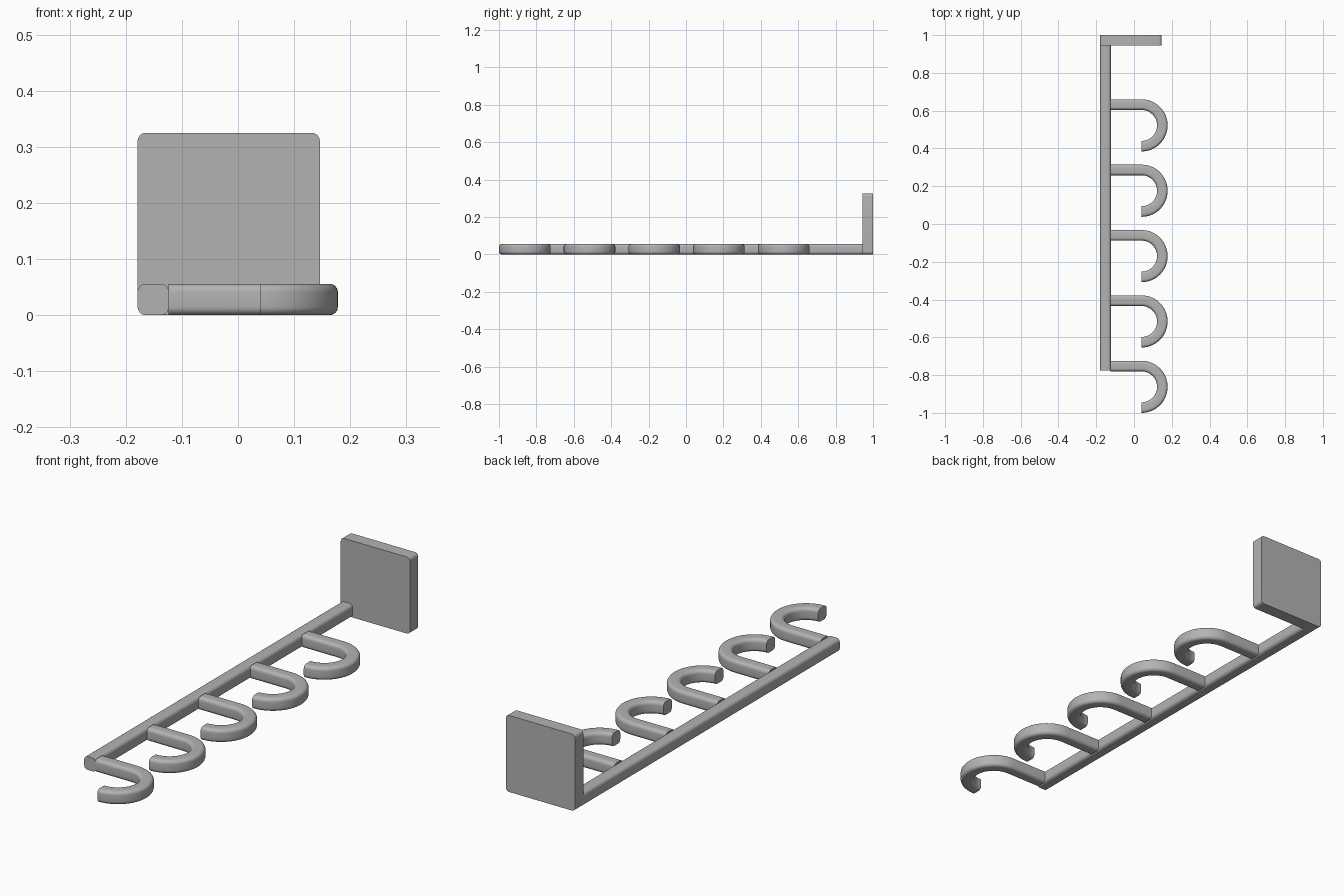
import bpy, bmesh, math
from mathutils import Vector

cube = bpy.data.objects.get("Cube")
if cube:
    bpy.data.objects.remove(cube)

grey = bpy.data.materials.new("plain_grey")
grey.use_nodes = True
GREY = (0.45, 0.45, 0.45, 1)
grey.diffuse_color = GREY
grey.node_tree.nodes["Principled BSDF"].inputs["Base Color"].default_value = GREY

BAR = 0.056      # thickness of the bar and hooks
ROUND = 0.015    # corner radius
UP = Vector((0, 0, 1))


def rounded_rect(width, height, radius, steps=6):
    """Outline of a rounded rectangle centred on the origin."""
    points = []
    for quarter, (sx, sy) in enumerate([(1, 1), (-1, 1), (-1, -1), (1, -1)]):
        for i in range(steps + 1):
            a = (quarter + i / steps) * math.pi / 2
            points.append((sx * (width / 2 - radius) + radius * math.cos(a),
                           sy * (height / 2 - radius) + radius * math.sin(a)))
    return points


def sweep(name, section, frames):
    """Carry a section along frames of (position, sideways direction)."""
    bm = bmesh.new()
    rings = [[bm.verts.new(pos + side * u + UP * v) for u, v in section]
             for pos, side in frames]
    n = len(section)
    for a, b in zip(rings, rings[1:]):
        for i in range(n):
            j = (i + 1) % n
            bm.faces.new((a[i], a[j], b[j], b[i]))
    bm.faces.new(rings[0])
    bm.faces.new(rings[-1])
    bmesh.ops.recalc_face_normals(bm, faces=bm.faces)
    mesh = bpy.data.meshes.new(name)
    bm.to_mesh(mesh)
    bm.free()
    mesh.materials.append(grey)
    obj = bpy.data.objects.new(name, mesh)
    bpy.context.collection.objects.link(obj)
    bpy.ops.object.select_all(action='DESELECT')
    obj.select_set(True)
    bpy.context.view_layer.objects.active = obj
    bpy.ops.object.shade_smooth_by_angle(angle=math.radians(35))
    return obj


def straight(x, z, y0, y1):
    return [(Vector((x, y, z)), Vector((1, 0, 0))) for y in (y0, y1)]


# Mounting plate and long bar
LEFT, SIZE = -0.179, 0.325
bar_section = rounded_rect(BAR, BAR, ROUND)
sweep("mounting_plate", rounded_rect(SIZE, SIZE, ROUND),
      straight(LEFT + SIZE / 2, SIZE / 2, 0.945, 1.0))
sweep("long_bar", bar_section, straight(LEFT + BAR / 2, BAR / 2, -0.776, 0.945))

# Hooks: a straight arm followed by a half circle
ARC_X, ARC_R, PITCH, STEPS = 0.04, 0.11, 0.346, 32
for k in range(5):
    centre = Vector((ARC_X, -0.862 + k * PITCH, BAR / 2))
    frames = [(Vector((LEFT + BAR - 0.001, centre.y + ARC_R, BAR / 2)), Vector((0, 1, 0)))]
    for i in range(STEPS + 1):
        a = math.pi / 2 - math.pi * i / STEPS
        out = Vector((math.cos(a), math.sin(a), 0))
        frames.append((centre + out * ARC_R, out))
    sweep(f"hook_{k + 1}", bar_section, frames)
